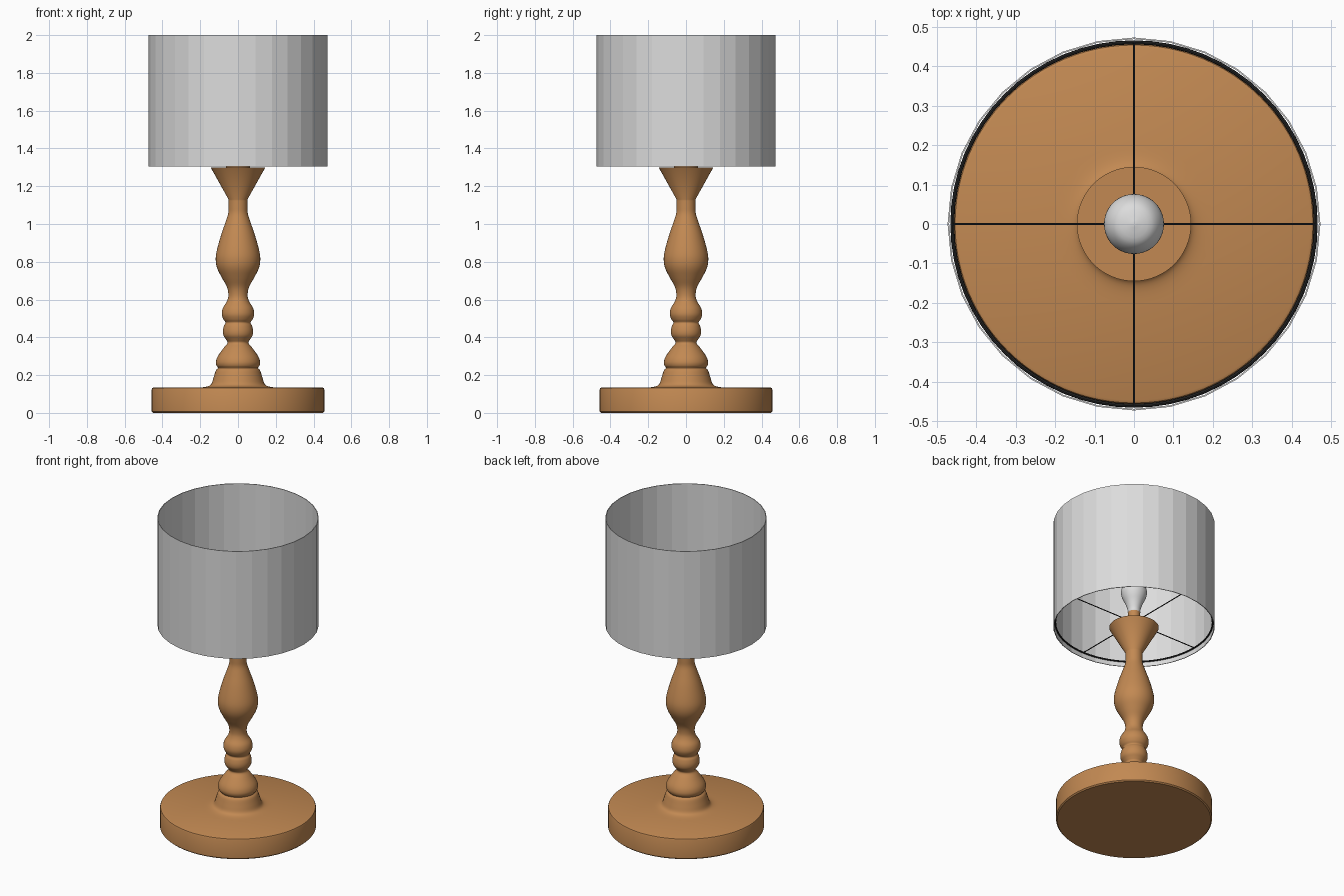
import bpy, bmesh, math
from mathutils import Vector

if "Cube" in bpy.data.objects:
    bpy.data.objects.remove(bpy.data.objects["Cube"])


def material(name, rgb):
    m = bpy.data.materials.new(name)
    m.diffuse_color = (*rgb, 1)
    m.use_nodes = True
    m.node_tree.nodes["Principled BSDF"].inputs["Base Color"].default_value = m.diffuse_color
    return m


WOOD = material("warm wood", (0.54, 0.25, 0.085))
FABRIC = material("light grey", (0.72, 0.72, 0.72))
METAL = material("black metal", (0.02, 0.02, 0.02))


def smooth_profile(pts, steps=4):
    """Catmull-Rom curve through (radius, z) points."""
    out = []
    p = [pts[0]] + pts + [pts[-1]]
    for i in range(1, len(p) - 2):
        a, b, c, d = (Vector(q) for q in p[i - 1:i + 3])
        for s in range(steps):
            t = s / steps
            v = 0.5 * (2 * b + (c - a) * t + (2 * a - 5 * b + 4 * c - d) * t * t
                       + (3 * b - a - 3 * c + d) * t ** 3)
            out.append((max(v.x, 0), v.y))
    return out + [pts[-1]]


def lathe(name, profile, mat, sides=64, closed=False, smooth=True):
    """Revolve a (radius, z) profile round the z axis."""
    bm = bmesh.new()
    rings = []
    for r, z in profile:
        if r < 1e-5:
            rings.append([bm.verts.new((0, 0, z))] * sides)
        else:
            rings.append([bm.verts.new((r * math.cos(math.tau * k / sides),
                                        r * math.sin(math.tau * k / sides), z))
                          for k in range(sides)])
    pairs = list(zip(rings, rings[1:]))
    if closed:
        pairs.append((rings[-1], rings[0]))
    for a, b in pairs:
        for k in range(sides):
            n = (k + 1) % sides
            vs = list(dict.fromkeys((a[k], a[n], b[n], b[k])))
            if len(vs) > 2:
                bm.faces.new(vs)
    bmesh.ops.recalc_face_normals(bm, faces=bm.faces)
    me = bpy.data.meshes.new(name)
    bm.to_mesh(me)
    bm.free()
    ob = bpy.data.objects.new(name, me)
    bpy.context.collection.objects.link(ob)
    me.materials.append(mat)
    if smooth:
        bpy.ops.object.select_all(action='DESELECT')
        ob.select_set(True)
        bpy.context.view_layer.objects.active = ob
        bpy.ops.object.shade_smooth_by_angle(angle=math.radians(40))
    return ob


# Round base with slightly eased edges
lathe("base", [(0, 0), (0.45, 0), (0.457, 0.007), (0.457, 0.124), (0.454, 0.131),
               (0.447, 0.134), (0, 0.134)], WOOD, 96)

# Turned post: foot, beads, vase, neck, then a flared cup
post = smooth_profile([(0.21, 0.133), (0.165, 0.139), (0.142, 0.152), (0.13, 0.185),
                       (0.117, 0.225), (0.106, 0.238), (0.114, 0.25), (0.117, 0.27),
                       (0.107, 0.30), (0.075, 0.345), (0.055, 0.37), (0.063, 0.388),
                       (0.077, 0.41), (0.08, 0.435), (0.074, 0.462), (0.066, 0.478),
                       (0.077, 0.495), (0.086, 0.522), (0.08, 0.555), (0.06, 0.588),
                       (0.051, 0.62), (0.058, 0.665), (0.085, 0.715), (0.11, 0.765),
                       (0.118, 0.81), (0.112, 0.86), (0.09, 0.94), (0.066, 1.01),
                       (0.052, 1.055), (0.05, 1.09), (0.05, 1.13)])
lathe("post", [(0, 0.133)] + post + [(0.145, 1.3), (0, 1.3)], WOOD)

# Bulb holder and bulb
lathe("bulb_holder", [(0, 1.3), (0.064, 1.3), (0.064, 1.31), (0.036, 1.312),
                      (0.036, 1.4), (0, 1.4)], WOOD, 32)
lathe("bulb", smooth_profile([(0, 1.395), (0.034, 1.397), (0.037, 1.42), (0.05, 1.46),
                              (0.068, 1.5), (0.076, 1.535), (0.069, 1.57),
                              (0.045, 1.6), (0, 1.612)]), FABRIC, 48)

# Faceted drum shade, open at both ends
lathe("shade", [(0.473, 1.305), (0.473, 2.0), (0.469, 2.0), (0.469, 1.305)],
      FABRIC, 32, closed=True, smooth=False)

# Wire ring and spokes that carry the shade
RING_Z = 1.335
lathe("shade_ring", [(0.461 + 0.005 * math.cos(math.tau * i / 8),
                      RING_Z + 0.005 * math.sin(math.tau * i / 8)) for i in range(8)],
      METAL, 64, closed=True)
for i in range(2):
    bpy.ops.mesh.primitive_cylinder_add(vertices=8, radius=0.003, depth=0.922,
                                        location=(0, 0, RING_Z),
                                        rotation=(math.pi / 2, 0, i * math.pi / 2))
    spoke = bpy.context.object
    spoke.name = f"spoke_pair_{i + 1}"
    spoke.data.materials.append(METAL)
